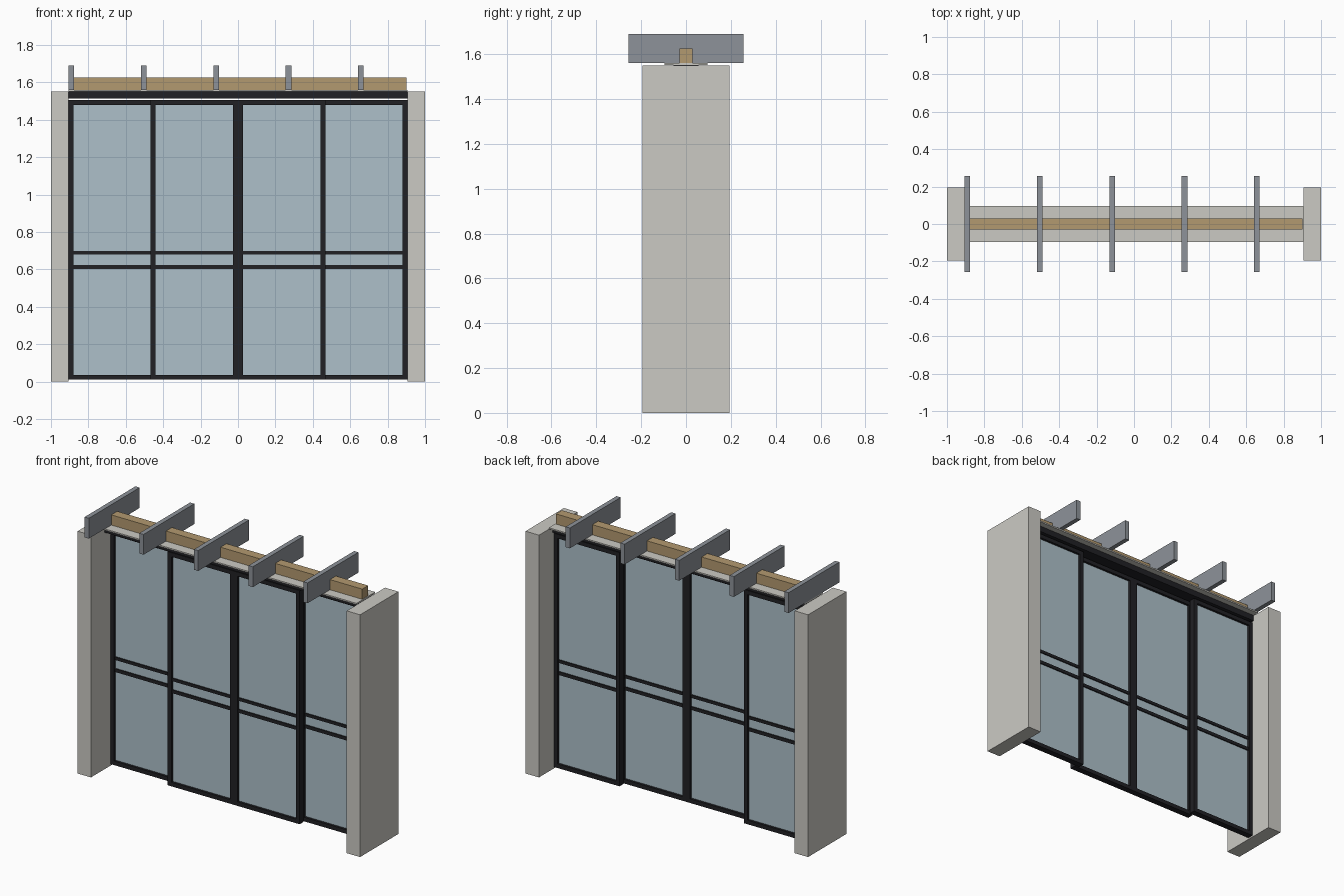
import bpy

if "Cube" in bpy.data.objects:
    bpy.data.objects.remove(bpy.data.objects["Cube"])


def material(name, rgb):
    m = bpy.data.materials.new(name)
    m.diffuse_color = (*rgb, 1)
    m.use_nodes = True
    m.node_tree.nodes["Principled BSDF"].inputs["Base Color"].default_value = m.diffuse_color
    return m


STONE = material("plaster", (0.60, 0.59, 0.55))
BLACK = material("black_frame", (0.015, 0.015, 0.018))
GLASS = material("glass", (0.42, 0.53, 0.59))
WOOD = material("timber", (0.45, 0.32, 0.16))
STEEL = material("steel", (0.27, 0.29, 0.32))


def box(name, x, y, z, mat):
    """Box from (min, max) ranges on each axis."""
    verts = [(a, b, c) for a in x for b in y for c in z]
    faces = [(0, 1, 3, 2), (4, 6, 7, 5), (0, 4, 5, 1),
             (2, 3, 7, 6), (0, 2, 6, 4), (1, 5, 7, 3)]
    mesh = bpy.data.meshes.new(name)
    mesh.from_pydata(verts, [], faces)
    mesh.materials.append(mat)
    ob = bpy.data.objects.new(name, mesh)
    bpy.context.collection.objects.link(ob)
    return ob


def door(name, x0, x1, y):
    """Framed glass sliding leaf with two middle bars."""
    z0, z1, w, d = 0.01, 1.505, 0.026, 0.02
    ys = (y - d, y + d)
    for side, a in (("left", x0), ("right", x1 - w)):
        box(f"{name}_{side}_stile", (a, a + w), ys, (z0, z1), BLACK)
    inner = (x0 + w, x1 - w)
    for rail, a in (("bottom", z0), ("top", z1 - w)):
        box(f"{name}_{rail}_rail", inner, ys, (a, a + w), BLACK)
    for bar, zs in (("lower", (0.603, 0.624)), ("upper", (0.68, 0.699))):
        box(f"{name}_{bar}_bar", inner, (y - 0.012, y + 0.012), zs, BLACK)
    box(f"{name}_glass", inner, (y - 0.005, y + 0.005), (z0 + w, z1 - w), GLASS)


# Side walls
box("left_wall", (-1, -0.905), (-0.194, 0.194), (0, 1.55), STONE)
box("right_wall", (0.905, 1), (-0.194, 0.194), (0, 1.55), STONE)

# Sliding leaves: outer pair behind, inner pair in front
door("outer_left_door", -0.905, -0.44, 0.024)
door("inner_left_door", -0.467, 0, -0.024)
door("inner_right_door", 0, 0.467, -0.024)
door("outer_right_door", 0.44, 0.905, 0.024)

# Door track and the thin plate covering it
box("door_track", (-0.905, 0.905), (-0.055, 0.055), (1.514, 1.551), BLACK)
box("cover_plate", (-0.905, 0.905), (-0.095, 0.095), (1.551, 1.56), STONE)

# Timber beam crossed by steel rafters
box("timber_beam", (-0.9, 0.9), (-0.03, 0.03), (1.56, 1.625), WOOD)
for i in range(5):
    x = -0.891 + 0.387 * i
    box(f"rafter_{i + 1}", (x - 0.015, x + 0.015), (-0.257, 0.257), (1.56, 1.69), STEEL)
